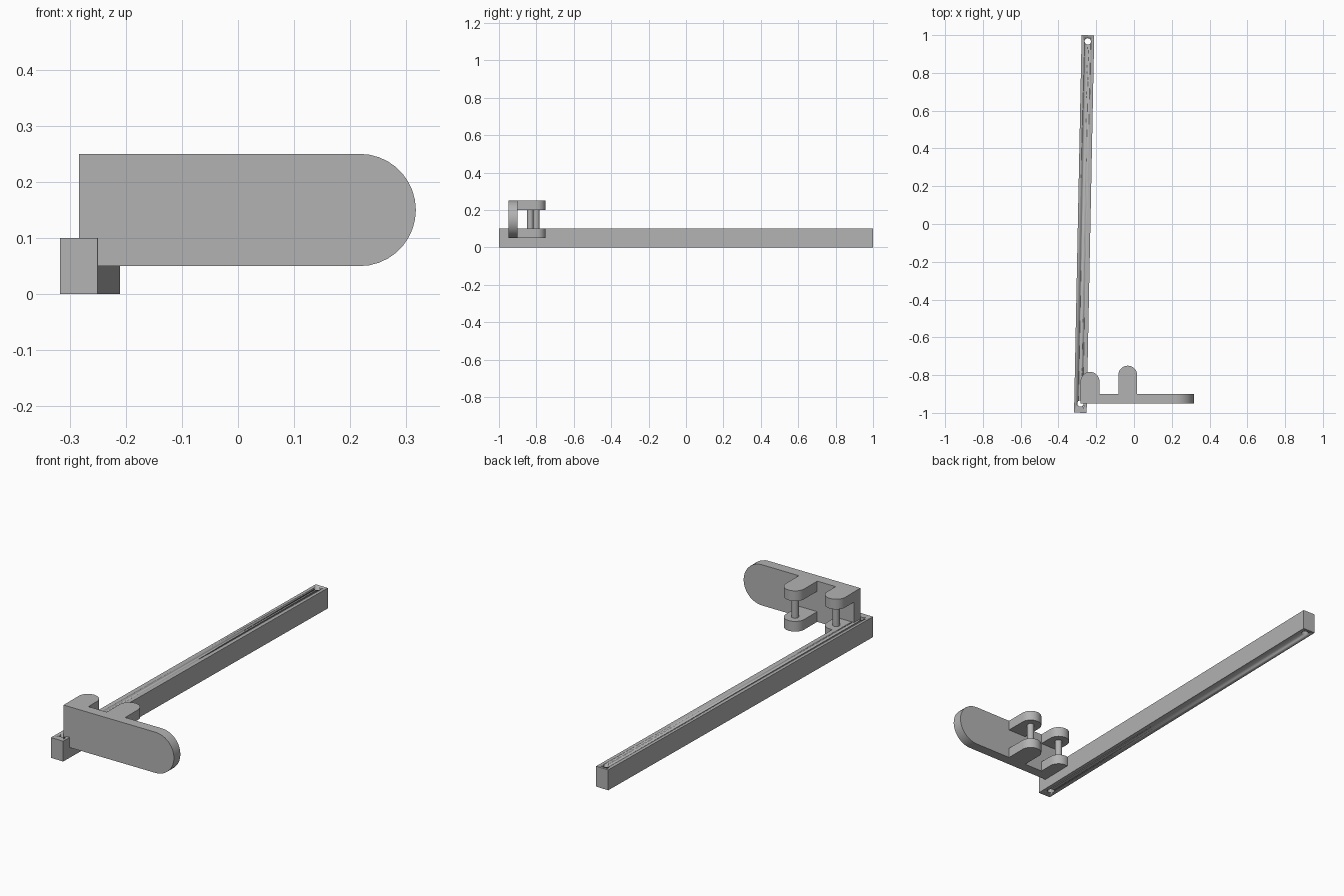
import bpy
import bmesh
import math
from mathutils import Matrix, Vector

cube = bpy.data.objects.get("Cube")
if cube:
    bpy.data.objects.remove(cube, do_unlink=True)

# One plain grey for everything
grey = bpy.data.materials.new("plain_grey")
grey.use_nodes = True
GREY = (0.45, 0.45, 0.45, 1.0)
grey.diffuse_color = GREY
grey.node_tree.nodes["Principled BSDF"].inputs["Base Color"].default_value = GREY


def finish(name, bm):
    """Turn a bmesh into a grey object with smooth curved sides."""
    bmesh.ops.recalc_face_normals(bm, faces=bm.faces)
    mesh = bpy.data.meshes.new(name)
    bm.to_mesh(mesh)
    bm.free()
    mesh.materials.append(grey)
    obj = bpy.data.objects.new(name, mesh)
    bpy.context.collection.objects.link(obj)
    bpy.ops.object.select_all(action='DESELECT')
    obj.select_set(True)
    bpy.context.view_layer.objects.active = obj
    bpy.ops.object.shade_smooth_by_angle(angle=math.radians(30))
    return obj


def round_ended(name, length, radius, thickness, matrix, segments=18):
    """Strip along local +x with a half-round far end, extruded along local z."""
    pts = [(0, radius), (0, -radius)]
    for i in range(segments + 1):
        a = -math.pi / 2 + math.pi * i / segments
        pts.append((length - radius + radius * math.cos(a), radius * math.sin(a)))
    bm = bmesh.new()
    face = bm.faces.new([bm.verts.new((x, y, 0)) for x, y in pts])
    top = bmesh.ops.extrude_face_region(bm, geom=[face])["geom"]
    moved = [v for v in top if isinstance(v, bmesh.types.BMVert)]
    bmesh.ops.translate(bm, verts=moved, vec=(0, 0, thickness))
    bm.transform(matrix)
    return finish(name, bm)


def cylinder(name, x, y, z0, z1, radius):
    bm = bmesh.new()
    bmesh.ops.create_cone(bm, cap_ends=True, segments=32, radius1=radius,
                          radius2=radius, depth=z1 - z0,
                          matrix=Matrix.Translation((x, y, (z0 + z1) / 2)))
    return finish(name, bm)


# Long bar, turned slightly, with a hole through each end
TURN = Matrix.Translation((-0.264, 0, 0.05)) @ Matrix.Rotation(math.radians(-1.15), 4, 'Z')
bm = bmesh.new()
bmesh.ops.create_cube(bm, size=1.0)
bm.transform(TURN @ Matrix.Diagonal((0.0667, 1.999, 0.1, 1)))
bar = finish("long_bar", bm)

for y in (-0.95, 0.967):
    spot = TURN @ Vector((0, y, 0))
    cutter = cylinder("hole_cutter", spot.x, spot.y, -0.1, 0.2, 0.0167)
    cutter.hide_render = True
    cut = bar.modifiers.new("hole", 'BOOLEAN')
    cut.operation = 'DIFFERENCE'
    cut.solver = 'EXACT'
    cut.object = cutter
    bpy.context.view_layer.objects.active = bar
    bpy.ops.object.modifier_apply(modifier=cut.name)
    bpy.data.objects.remove(cutter, do_unlink=True)

# Upright handle plate with a round left end
stand = Matrix.Translation((-0.283, -0.90, 0.15)) @ Matrix.Rotation(math.pi / 2, 4, 'X')
round_ended("handle_plate", 0.60, 0.10, 0.05, stand)

# Two pairs of lugs behind the plate, each pair joined by a pin
for label, x, pin_y in (("outer", -0.233, -0.833), ("inner", -0.033, -0.80)):
    for level, z in (("lower", 0.05), ("upper", 0.20)):
        place = Matrix.Translation((x, -0.90, z)) @ Matrix.Rotation(math.pi / 2, 4, 'Z')
        round_ended(f"{label}_{level}_lug", pin_y + 0.05 + 0.90, 0.05, 0.05, place)
    cylinder(f"{label}_pin", x, pin_y, 0.10, 0.20, 0.0167)
